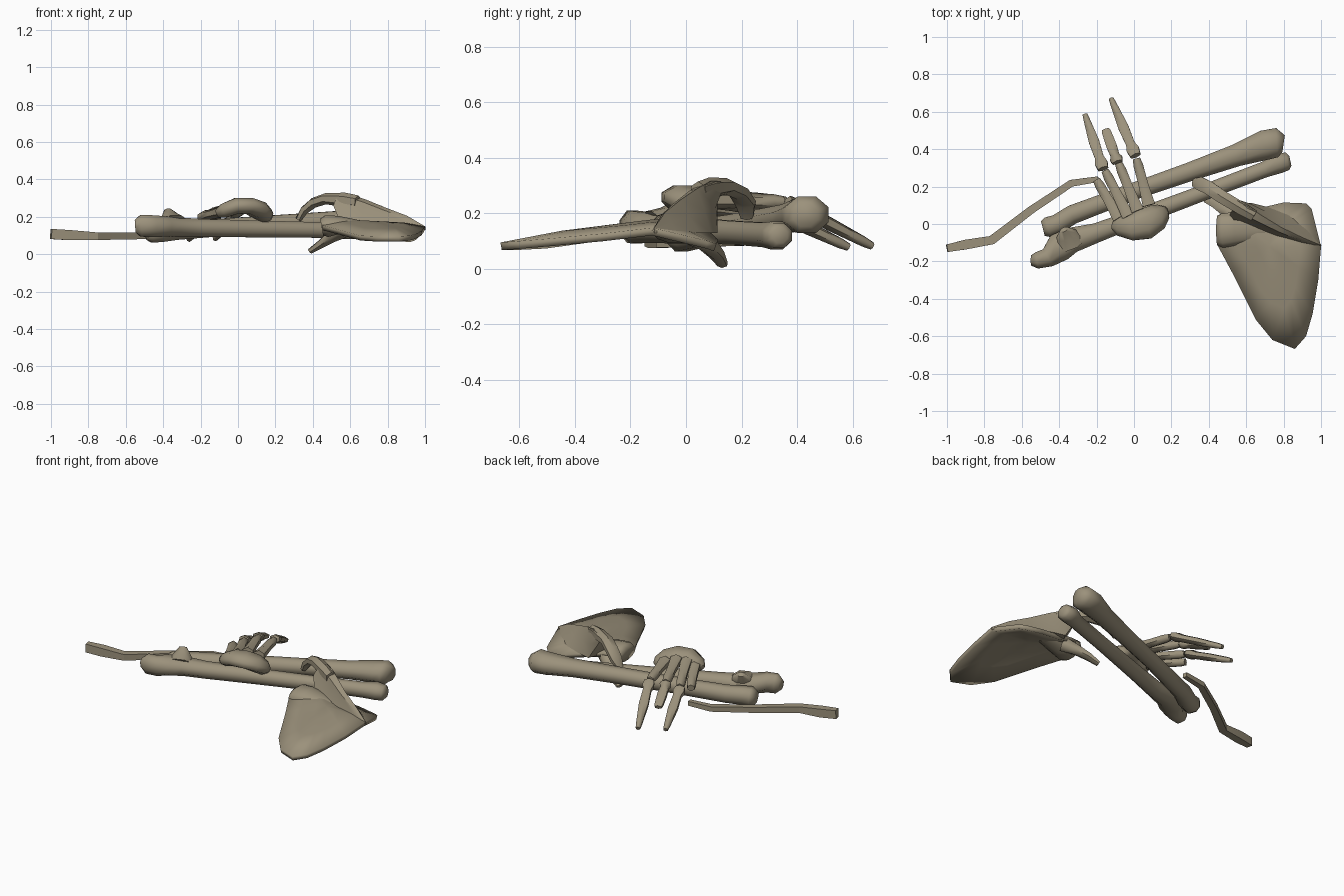
import bpy, bmesh, math
from mathutils import Vector

bone = bpy.data.materials.new("old_bone")
bone.diffuse_color = (0.33, 0.285, 0.20, 1)


def finish(bm, name, angle=40):
    bmesh.ops.recalc_face_normals(bm, faces=bm.faces)
    me = bpy.data.meshes.new(name)
    bm.to_mesh(me)
    bm.free()
    ob = bpy.data.objects.new(name, me)
    bpy.context.collection.objects.link(ob)
    me.materials.append(bone)
    bpy.ops.object.select_all(action='DESELECT')
    bpy.context.view_layer.objects.active = ob
    ob.select_set(True)
    bpy.ops.object.shade_smooth_by_angle(angle=math.radians(angle))
    return ob


def loft(name, stations, n=8, turn=0.5, angle=62, fat=1.0):
    """Tube through (x, y, z, half width, half height) stations."""
    bm = bmesh.new()
    pts = [Vector(s[:3]) for s in stations]
    rings = []
    for i, s in enumerate(stations):
        t = (pts[min(i + 1, len(pts) - 1)] - pts[max(i - 1, 0)]).normalized()
        side = t.cross(Vector((0, 0, 1))).normalized()
        up = side.cross(t)
        k = fat / math.cos(math.pi / n) if turn else fat
        ring = []
        for j in range(n):
            a = 2 * math.pi * (j + turn) / n
            ring.append(bm.verts.new(pts[i] + side * (s[3] * k * math.cos(a)) + up * (s[4] * k * math.sin(a))))
        rings.append(ring)
    for a, b in zip(rings, rings[1:]):
        for j in range(n):
            bm.faces.new((a[j], a[(j + 1) % n], b[(j + 1) % n], b[j]))
    bm.faces.new(rings[0])
    bm.faces.new(rings[-1])
    return finish(bm, name, angle)


# Two forearm bones lying side by side
loft("rear_long_bone", [
    (-.487, -.025, .118, .04, .04), (-.46, -.018, .118, .055, .056), (-.41, .00, .12, .052, .054),
    (-.33, .05, .127, .051, .05), (0, .175, .15, .046, .046), (.3, .28, .168, .05, .047),
    (.55, .368, .182, .06, .05), (.70, .422, .192, .08, .06), (.765, .435, .195, .078, .066),
    (.80, .43, .195, .045, .042)])
loft("front_long_bone", [
    (-.55, -.195, .15, .027, .034), (-.52, -.195, .152, .044, .058), (-.46, -.18, .15, .052, .058),
    (-.40, -.125, .148, .078, .054), (-.33, -.085, .145, .068, .052), (-.2, -.047, .14, .052, .048),
    (0, .028, .137, .046, .046), (.4, .178, .13, .042, .042), (.7, .292, .122, .043, .044),
    (.775, .327, .12, .056, .05), (.822, .335, .12, .047, .043), (.836, .338, .12, .027, .027)])
loft("front_long_bone_bump", [
    (-.345, -.10, .16, .08, .06), (-.36, -.06, .195, .055, .035), (-.375, -.03, .235, .022, .014)], n=8)

# Rib: flat bent strip
loft("rib", [
    (-1.0, -.13, .108, .02, .027), (-.9, -.11, .102, .026, .027), (-.76, -.086, .096, .024, .02),
    (-.55, .075, .098, .021, .018), (-.335, .218, .10, .019, .016), (-.19, .24, .105, .015, .014)],
    n=4, angle=25)

# Wrist: arched lump
loft("wrist", [
    (-.11, -.005, .215, .025, .022), (-.075, -.012, .232, .052, .038), (-.01, -.018, .258, .07, .042),
    (.06, .0, .258, .083, .043), (.115, .032, .235, .073, .046), (.15, .062, .205, .048, .04),
    (.166, .078, .19, .022, .02)])

# Palm bones and fingers
palm = [((-.08, .03, .23), (-.20, .235, .20)), ((-.03, .04, .255), (-.155, .285, .215)),
        ((.02, .07, .265), (-.082, .325, .24)), ((.08, .10, .25), (.013, .35, .24))]
tips = [None, ((-.165, .295, .215), (-.262, .585, .078)), ((-.088, .33, .24), (-.152, .505, .165)),
        ((.008, .365, .24), (-.122, .67, .082))]


def along(a, b, profile):
    a, b = Vector(a), Vector(b)
    return [(*a.lerp(b, f), w, h) for f, w, h in profile]


for i, (a, b) in enumerate(palm):
    loft(f"palm_bone_{i + 1}", along(a, b, [(0, .034, .03), (.2, .03, .026), (.5, .026, .023),
                                            (.85, .026, .024), (1, .02, .019)]), n=6)
for i, t in enumerate(tips):
    if t is None:
        continue
    stub = i == 2
    loft(f"finger_{i + 1}", along(*t, [(0, .028, .022), (.1, .034, .026), (.2, .024, .021),
                                       (.5, .028, .021), (.9, .025 if stub else .017, .016),
                                       (1, .02 if stub else .013, .012)]), n=6)

# Shoulder blade: dished plate from its rim
rim = [(.455, .05, .175), (.45, -.12, .155), (.525, -.26, .135), (.65, -.51, .10), (.74, -.62, .095),
       (.86, -.668, .095), (.92, -.60, .10), (.955, -.48, .11), (.985, -.30, .127), (1.0, -.12, .148),
       (.95, .08, .10), (.92, .11, .09), (.80, .115, .105), (.65, .08, .14), (.55, .07, .165)]
bm = bmesh.new()
mid = Vector((.72, -.12, .17))
outer = [Vector(p) for p in rim]
loops = []
for f, lift in ((0, 0), (.4, .012), (.75, .01)):
    loops.append([bm.verts.new(p.lerp(mid, f) + Vector((0, 0, lift))) for p in outer])
centre = bm.verts.new(mid + Vector((0, 0, .008)))
n = len(outer)
for a, b in zip(loops, loops[1:]):
    for j in range(n):
        bm.faces.new((a[j], a[(j + 1) % n], b[(j + 1) % n], b[j]))
for j in range(n):
    bm.faces.new((loops[-1][j], loops[-1][(j + 1) % n], centre))
# open sheet: make every face point up so the thickness goes below
blade = finish(bm, "shoulder_blade")
if sum(p.normal.z for p in blade.data.polygons) < 0:
    blade.data.flip_normals()
m = blade.modifiers.new("thickness", 'SOLIDIFY')
m.thickness = .028
m.offset = -1

# Socket end of the blade, sinking into the plate
loft("shoulder_socket", [
    (.447, -.035, .145, .08, .045), (.475, -.035, .15, .092, .058), (.54, -.03, .157, .085, .048),
    (.62, -.03, .16, .065, .028), (.70, -.03, .16, .04, .01)], n=12, angle=70)

# Ridge rising from the plate: x, y, crest z, front spread, back spread
ridge = [(1.0, -.118, .148, .004, .004), (.9, -.082, .205, .025, .06), (.78, -.03, .25, .045, .09),
         (.68, .025, .29, .07, .075), (.60, .07, .316, .085, .05), (.54, .10, .315, .06, .015)]
bm = bmesh.new()
rows = []
d = Vector((.5, .866, 0))
for i, (x, y, top, front, back) in enumerate(ridge):
    wid = .004 + .005 * i
    c = Vector((x, y, 0))
    base = .13 if i < 5 else .25
    rows.append([bm.verts.new(c + d * o + Vector((0, 0, z))) for o, z in (
        (-front, base + .01), (-wid - front * .25, (top + base) / 2), (-wid, top - .012),
        (wid, top), (wid + back * .4, (top + base) / 2), (back, base))])
for a, b in zip(rows, rows[1:]):
    for j in range(6):
        bm.faces.new((a[j], a[(j + 1) % 6], b[(j + 1) % 6], b[j]))
bm.faces.new(rows[0])
bm.faces.new(rows[-1])
finish(bm, "shoulder_ridge", 35)

# Hooked end of the ridge, and the beak under the socket
loft("ridge_hook", [
    (.64, .045, .28, .03, .03), (.57, .085, .29, .034, .034), (.47, .145, .297, .035, .026),
    (.405, .19, .275, .036, .024), (.355, .215, .235, .036, .02), (.322, .22, .185, .022, .014)], n=6, angle=40)
loft("socket_beak", [
    (.56, .02, .135, .045, .045), (.50, .07, .095, .036, .03), (.44, .11, .052, .028, .02),
    (.385, .132, .016, .018, .013)], n=6)
